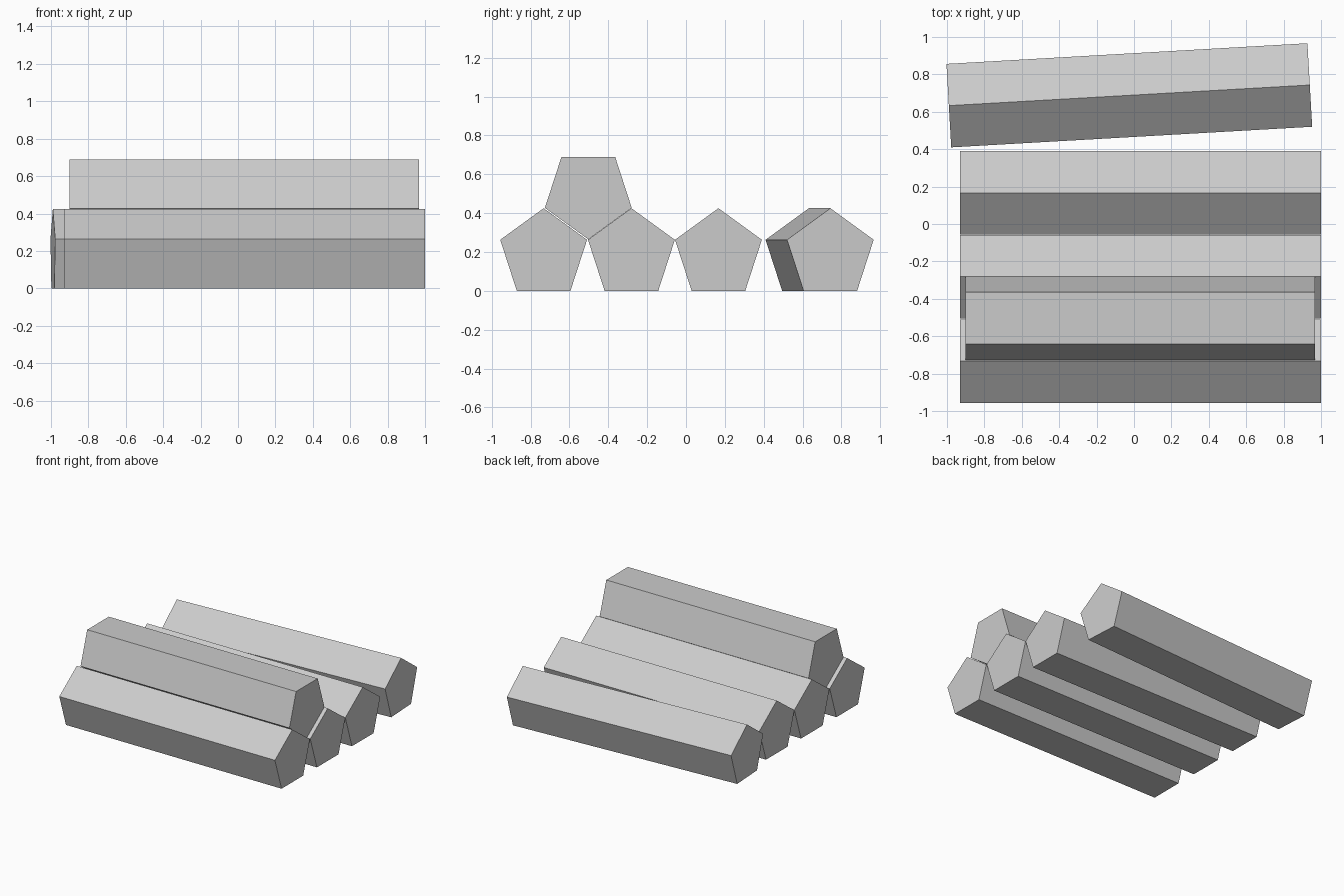
import bpy
import math
from mathutils import Matrix

cube = bpy.data.objects.get("Cube")
if cube:
    bpy.data.objects.remove(cube, do_unlink=True)

RADIUS = 0.235
APOTHEM = RADIUS * math.cos(math.pi / 5)

grey = bpy.data.materials.new("plain_grey")
grey.use_nodes = True
grey.diffuse_color = (0.6, 0.6, 0.6, 1)
bsdf = next(n for n in grey.node_tree.nodes if n.type == "BSDF_PRINCIPLED")
bsdf.inputs["Base Color"].default_value = (0.6, 0.6, 0.6, 1)


def make_log(name, length, centre, yaw=0, inverted=False):
    """Five-sided log along x, with a ridge on top unless inverted."""
    bpy.ops.mesh.primitive_cylinder_add(vertices=5, radius=RADIUS, depth=length)
    log = bpy.context.object
    log.name = name
    # The first vertex lies on local +y; turn the axis to x and the ridge to z
    turn = Matrix.Rotation(math.pi / 2, 4, "Z") @ Matrix.Rotation(math.pi / 2, 4, "X")
    if inverted:
        turn = Matrix.Rotation(math.pi, 4, "X") @ turn
    log.data.transform(turn)
    log.location = centre
    log.rotation_euler.z = math.radians(yaw)
    log.data.materials.append(grey)
    return log


# Bottom row of parallel logs
for name, y in (("front_log", -0.733), ("second_log", -0.281), ("third_log", 0.167)):
    make_log(name, 1.93, (0.035, y, APOTHEM))

# Loose log lying slightly askew at the back
make_log("back_log", 1.933, (-0.025, 0.688, APOTHEM), yaw=3.27)

# Log resting in the groove between the two front logs
make_log("top_log", 1.87, (0.034, -0.503, 0.69 - APOTHEM), inverted=True)
